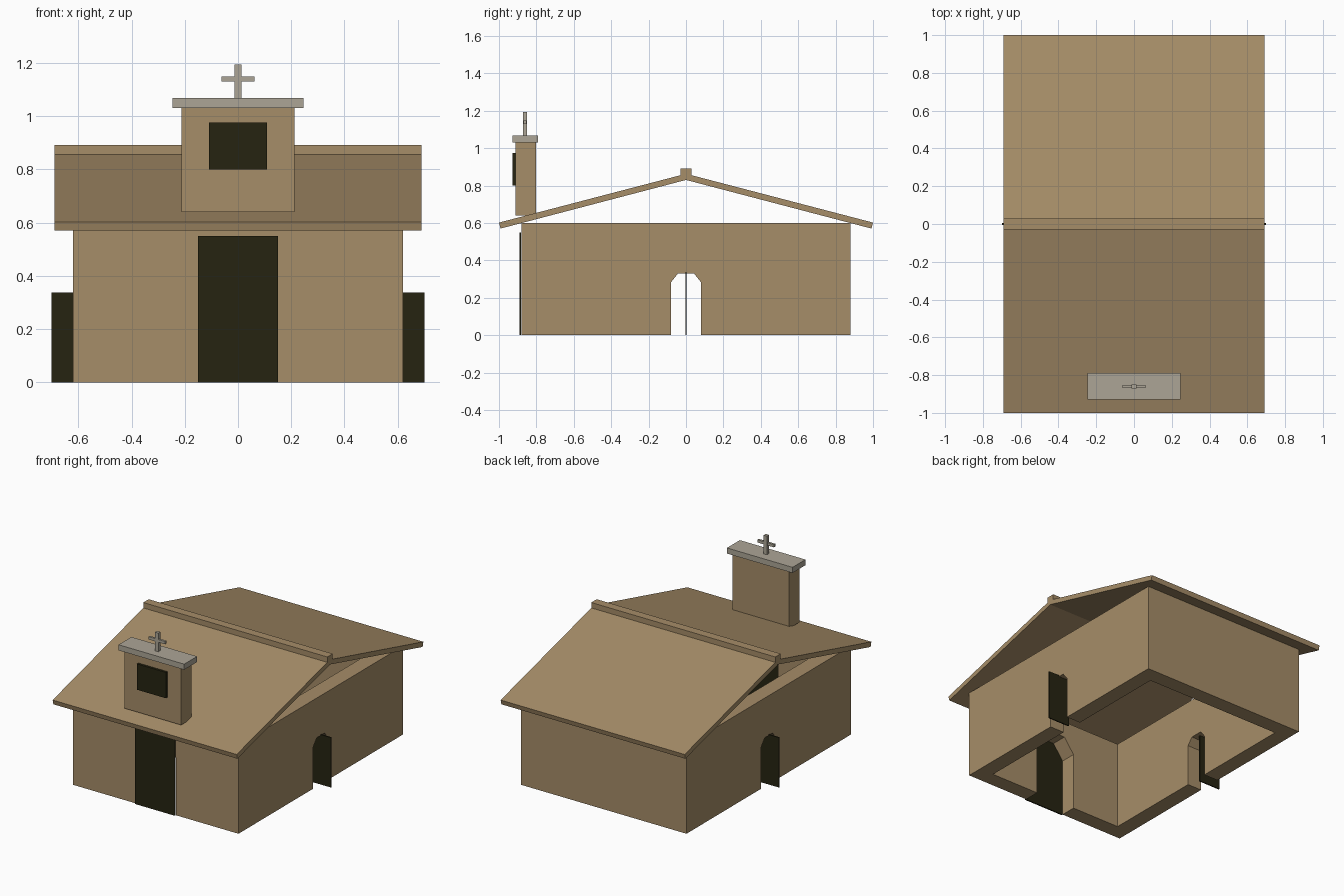
import bpy
import bmesh
from mathutils import Vector

if "Cube" in bpy.data.objects:
    bpy.data.objects.remove(bpy.data.objects["Cube"])


def material(name, rgb):
    mat = bpy.data.materials.new(name)
    mat.use_nodes = True
    mat.diffuse_color = (*rgb, 1)
    mat.node_tree.nodes["Principled BSDF"].inputs["Base Color"].default_value = (*rgb, 1)
    return mat


adobe = material("adobe tan", (0.381, 0.266, 0.138))
dark = material("dark opening", (0.0194, 0.0176, 0.0056))
stone = material("grey stone", (0.413, 0.376, 0.305))

PLACE = {
    "x": lambda u, v, d: (d, u, v),
    "y": lambda u, v, d: (u, d, v),
    "z": lambda u, v, d: (u, v, d),
}


def prism(name, profile, axis, start, end, mat):
    """Extrude a flat profile along one axis."""
    bm = bmesh.new()
    face = bm.faces.new([bm.verts.new(PLACE[axis](u, v, start)) for u, v in profile])
    moved = bmesh.ops.extrude_face_region(bm, geom=[face])["geom"]
    verts = [g for g in moved if isinstance(g, bmesh.types.BMVert)]
    bmesh.ops.translate(bm, verts=verts, vec=Vector(PLACE[axis](0, 0, end - start)))
    bmesh.ops.recalc_face_normals(bm, faces=bm.faces)
    mesh = bpy.data.meshes.new(name)
    bm.to_mesh(mesh)
    bm.free()
    mesh.materials.append(mat)
    obj = bpy.data.objects.new(name, mesh)
    bpy.context.scene.collection.objects.link(obj)
    return obj


def box(name, x, y, z, mat):
    """Box from (low, high) ranges."""
    return prism(name, [(x[0], y[0]), (x[1], y[0]), (x[1], y[1]), (x[0], y[1])],
                 "z", z[0], z[1], mat)


def arch(half, spring, flat, top):
    """Door outline with chamfered upper corners, reaching below the ground."""
    right = [(half, -0.1), (half, spring), (flat, top)]
    return right + [(-u, v) for u, v in reversed(right)]


def cut(obj, cutters):
    """Subtract the cutters, keep the result and drop the cutters."""
    for c in cutters:
        c.hide_render = True
        mod = obj.modifiers.new(c.name, "BOOLEAN")
        mod.operation = "DIFFERENCE"
        mod.solver = "EXACT"
        mod.object = c
    bpy.context.view_layer.update()
    evaluated = obj.evaluated_get(bpy.context.evaluated_depsgraph_get())
    mesh = bpy.data.meshes.new_from_object(evaluated)
    obj.modifiers.clear()
    obj.data = mesh
    for c in cutters:
        bpy.data.objects.remove(c)


# Walls: a tube open at top and bottom, with arched doorways
W, D, H, T = 0.62, 0.88, 0.6, 0.107
walls = box("walls", (-W, W), (-D, D), (0, H), adobe)
cut(walls, [
    box("room_cutter", (T - W, W - T), (T - D, D - T), (-0.1, H + 0.1), adobe),
    prism("front_arch_cutter", arch(0.15, 0.39, 0.075, 0.49), "y", -1, -0.7, adobe),
    prism("side_arch_cutter", arch(0.08, 0.283, 0.043, 0.33), "x", -1, 1, adobe),
])

# Doors: one over the front doorway, two standing open in the side doorways
box("front_door", (-0.15, 0.15), (-0.89, -0.881), (0, 0.55), dark)
for side, sign in (("left", 1), ("right", -1)):
    box(side + "_door", sorted((sign * 0.54, sign * 0.70)), (-0.004, 0.004), (0, 0.338), dark)

# Gabled roof and ridge cap
R = 0.69
slope = [(-1, 0.602), (0, 0.863), (1, 0.602), (0.992, 0.57), (0, 0.83), (-0.992, 0.57)]
prism("roof", slope, "x", -R, R, adobe)
box("ridge_cap", (-R, R), (-0.029, 0.029), (0.84, 0.892), adobe)

# Bell tower with window, coping and cross
box("tower", (-0.212, 0.212), (-0.912, -0.803), (0.64, 1.03), adobe)
box("tower_window", (-0.108, 0.108), (-0.928, -0.91), (0.8, 0.975), dark)
box("tower_coping", (-0.246, 0.246), (-0.928, -0.79), (1.03, 1.068), stone)
box("cross_post", (-0.0125, 0.0125), (-0.872, -0.849), (1.068, 1.194), stone)
box("cross_arms", (-0.062, 0.062), (-0.868, -0.853), (1.13, 1.149), stone)
